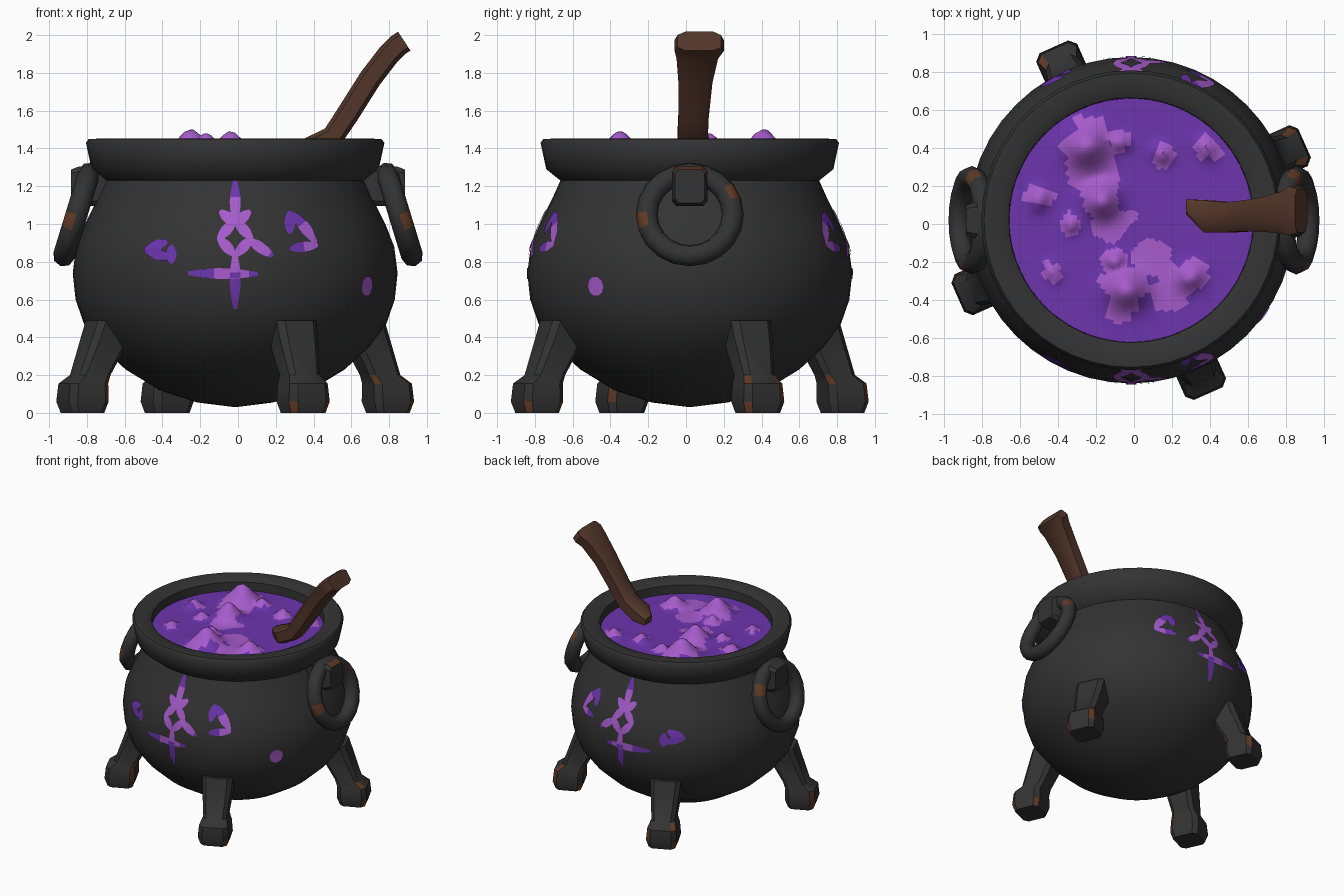
import bpy, bmesh, math, random
from mathutils import Vector, noise

if "Cube" in bpy.data.objects:
    bpy.data.objects.remove(bpy.data.objects["Cube"])

random.seed(4)
CX, CY = -0.015, 0.02          # axis of the pot
X, Y, Z = Vector((1, 0, 0)), Vector((0, 1, 0)), Vector((0, 0, 1))


def material(name, rgb):
    m = bpy.data.materials.new(name)
    m.diffuse_color = (*rgb, 1)
    m.use_nodes = True
    m.node_tree.nodes["Principled BSDF"].inputs["Base Color"].default_value = m.diffuse_color
    return m


IRON = material("dark iron", (0.033, 0.033, 0.033))
RUST = material("rust", (0.12, 0.042, 0.018))
WOOD = material("brown wood", (0.085, 0.036, 0.022))
DEEP = material("deep purple", (0.15, 0.035, 0.42))
LIGHT = material("light purple", (0.38, 0.105, 0.60))


def finish(name, bm, mats, angle=40, recalc=True):
    if recalc:
        bmesh.ops.recalc_face_normals(bm, faces=bm.faces)
    me = bpy.data.meshes.new(name)
    bm.to_mesh(me)
    bm.free()
    ob = bpy.data.objects.new(name, me)
    bpy.context.collection.objects.link(ob)
    for m in mats:
        me.materials.append(m)
    bpy.ops.object.select_all(action='DESELECT')
    ob.select_set(True)
    bpy.context.view_layer.objects.active = ob
    bpy.ops.object.shade_smooth_by_angle(angle=math.radians(angle))
    return ob


def section(c, u, v, hu, hv, k=0.3):
    """Eight-sided chamfered rectangle around c."""
    a, b = hu * (1 - k), hv * (1 - k)
    pts = [(hu, -b), (hu, b), (a, hv), (-a, hv), (-hu, b), (-hu, -b), (-a, -hv), (a, -hv)]
    return [Vector(c) + u * p + v * q for p, q in pts]


def loft(name, rings, mats, rust=None, angle=40):
    """Skin a list of rings; rust(ring, side) gives the faces painted with slot 1."""
    bm = bmesh.new()
    vs = [[bm.verts.new(p) for p in r] for r in rings]
    n = len(rings[0])
    for i in range(len(vs) - 1):
        for j in range(n):
            f = bm.faces.new((vs[i][j], vs[i][(j + 1) % n], vs[i + 1][(j + 1) % n], vs[i + 1][j]))
            if rust and rust(i, j):
                f.material_index = 1
    bm.faces.new(vs[0])
    bm.faces.new(vs[-1])
    return finish(name, bm, mats, angle)


# Pot: one turned profile, including the rolled rim and inner wall
PROFILE = [(0, .03), (.2, .055), (.4, .12), (.58, .23), (.71, .35), (.8, .47), (.845, .6),
           (.86, .74), (.842, .88), (.795, 1), (.73, 1.13), (.685, 1.23), (.76, 1.29),
           (.79, 1.43), (.775, 1.45), (.69, 1.453), (.645, 1.43), (.64, 1.28)]
bm = bmesh.new()
vs = [bm.verts.new((CX + r, CY, z)) for r, z in PROFILE]
es = [bm.edges.new(p) for p in zip(vs, vs[1:])]
bmesh.ops.spin(bm, geom=vs + es, cent=(CX, CY, 0), axis=(0, 0, 1), angle=2 * math.pi, steps=48)
bmesh.ops.remove_doubles(bm, verts=bm.verts, dist=0.0005)
pot = finish("pot", bm, [IRON], 50)
# the lowest faces must look down
if min(pot.data.polygons, key=lambda p: p.center.z).normal.z > 0:
    pot.data.flip_normals()


def radius(z):
    for (r0, z0), (r1, z1) in zip(PROFILE, PROFILE[1:]):
        if z0 <= z <= z1:
            return r0 + (r1 - r0) * (z - z0) / (z1 - z0)
    return 0.7


# Brew: a disc with bubbling mounds (x, y, spread); height follows spread
BUBBLES = [(-.25, .41, .13), (-.17, .12, .11), (-.04, -.35, .12), (.3, -.28, .08),
           (-.08, .43, .06), (.15, .37, .06), (.38, .4, .06), (-.5, .13, .06),
           (-.33, 0, .05), (-.43, -.25, .05), (-.1, -.2, .06)]
PATCHES = [(-.22, .27, .12), (.12, -.2, .11), (.2, -.34, .11), (-.12, 0, .1)]


def brew_height(x, y):
    return 1.36 + max(1.1 * s * math.exp(-((x - a) ** 2 + (y - b) ** 2) / (s * s) * 1.6) for a, b, s in BUBBLES)


bm = bmesh.new()
RN, SN = 36, 72
mid = bm.verts.new((CX, CY, brew_height(CX, CY)))
rings = []
for i in range(1, RN + 1):
    ring = []
    for j in range(SN):
        t, r = 2 * math.pi * j / SN, 0.642 * i / RN
        x, y = CX + r * math.cos(t), CY + r * math.sin(t)
        ring.append(bm.verts.new((x, y, brew_height(x, y))))
    rings.append(ring)
for j in range(SN):
    k = (j + 1) % SN
    bm.faces.new((mid, rings[0][j], rings[0][k]))
    for a, b in zip(rings, rings[1:]):
        bm.faces.new((a[j], b[j], b[k], a[k]))
for f in bm.faces:
    c = f.calc_center_median()
    wob = 1.1 + 0.7 * noise.noise(Vector((c.x * 9, c.y * 9, 3)))
    f.material_index = int(min(math.hypot(c.x - a, c.y - b) / s for a, b, s in BUBBLES + PATCHES) < wob)
finish("brew", bm, [DEEP, LIGHT], 60, False)

# Four splayed legs with block feet: z, inner radius, outer radius, half width
LEG = [(.49, .62, .83, .115), (.4, .64, .86, .11), (.2, .75, .93, .088),
       (.155, .77, .99, .11), (.06, .77, 1, .118), (0, .79, .98, .1)]
for n in range(4):
    t = math.radians(24 + 90 * n)
    u, v = Vector((math.cos(t), math.sin(t), 0)), Vector((-math.sin(t), math.cos(t), 0))
    rs = [section(Vector((CX, CY, z)) + u * (a + b) / 2, u, v, (b - a) / 2, w) for z, a, b, w in LEG]
    worn = {(i, j) for i in (2, 3, 4) for j in (1, 3, 5, 7) if random.random() < 0.4}
    loft(f"leg_{n + 1}", rs, [IRON, RUST], lambda i, j: (i, j) in worn, 35)

# Ring handles hanging from lugs on both sides
LUG = [(.64, .09), (.74, .105), (.84, .105), (.885, .088)]
for s, side in ((1, "right"), (-1, "left")):
    lean = math.radians(17)
    down = Vector((s * math.sin(lean), 0, -math.cos(lean)))
    out = Vector((s * math.cos(lean), 0, math.sin(lean)))
    bm = bmesh.new()
    loops = []
    for i in range(20):
        t = 2 * math.pi * i / 20
        d = Y * math.sin(t) + down * math.cos(t)
        c = Vector((s * .855, CY, 1.05)) + d * .228
        loops.append([bm.verts.new(c + (d * math.cos(q) + out * math.sin(q)) * .058)
                      for q in (math.pi * k / 4 for k in range(8))])
    for i in range(20):
        a, b = loops[i], loops[(i + 1) % 20]
        for k in range(8):
            f = bm.faces.new((a[k], a[(k + 1) % 8], b[(k + 1) % 8], b[k]))
            f.material_index = int(i in (6, 15) and k < 2)
    finish(f"ring_handle_{side}", bm, [IRON, RUST], 50)
    lug = [section((s * x, CY, 1.2), Y, Z, h * .9, h, .25) for x, h in LUG]
    loft(f"handle_lug_{side}", lug, [IRON, RUST], lambda i, j: s > 0 and i == 2 and j in (1, 2), 35)

# Wooden stirring paddle: x, y, z, half width
PADDLE = [(.28, .09, 1.38, .04), (.38, .04, 1.4, .085), (.5, .035, 1.46, .08), (.58, .04, 1.58, .08),
          (.7, .05, 1.77, .09), (.8, .06, 1.9, .11), (.845, .07, 1.945, .13), (.88, .07, 1.968, .115)]
path = [Vector(p[:3]) for p in PADDLE]
rs = []
for i, p in enumerate(PADDLE):
    d = path[min(i + 1, len(path) - 1)] - path[max(i - 1, 0)]
    rs.append(section(path[i], Y, Vector((-d.z, 0, d.x)).normalized(), p[3], .035 if i == 0 else .06, .35))
loft("stirring_paddle", rs, [WOOD], None, 40)

# Glowing markings: spindle strokes (x0, z0, x1, z1) wrapped on the pot
MIRRORED = [(0, 1.02, .09, .92), (.09, .93, 0, .83), (.08, 1.07, 0, 1)]
SPIKES = [(0, 1.23, 0, 1), (0, .86, 0, .55), (-.25, .74, .12, .735), (.07, .92, .2, .83)]
SIDE_SIGNS = [(.29, 1.07, .29, .95), (.31, 1.06, .43, .9), (.44, .89, .29, .87),
              (-.48, .86, -.36, .91), (-.48, .86, -.34, .82), (-.34, .79, -.34, .89)]
STROKES = [(m * a, b, m * c, d) for a, b, c, d in MIRRORED for m in (1, -1)] + SPIKES + SIDE_SIGNS


def wrap(x, z, side):
    r = radius(z) + 0.006
    return Vector((CX + x, CY + side * math.sqrt(r * r - x * x), z))


def outward(f):
    f.normal_update()
    c = f.calc_center_median()
    if f.normal.dot(Vector((c.x - CX, c.y - CY, 0))) < 0:
        f.normal_flip()


for side, name in ((-1, "front"), (1, "back")):
    bm = bmesh.new()
    for x0, z0, x1, z1 in STROKES:
        d = Vector((x1 - x0, z1 - z0)).normalized()
        prev = None
        for i in range(9):
            t = i / 8
            x, z = x0 + (x1 - x0) * t, z0 + (z1 - z0) * t
            w = .01 + .019 * math.sin(math.pi * t)
            cur = [bm.verts.new(wrap(x - d.y * w * k, z + d.x * w * k, side)) for k in (-1, 1)]
            if prev:
                f = bm.faces.new((prev[0], prev[1], cur[1], cur[0]))
                outward(f)
                f.material_index = int(math.hypot(x, z - .93) < .21 or x > .36)
            prev = cur
    finish(f"markings_{name}", bm, [DEEP, LIGHT], 60, False)

# Single round spot on the front right of the belly
bm = bmesh.new()
rim = []
for k in range(10):
    q = math.pi * k / 5
    z, a = .67 + .055 * math.sin(q), math.radians(-35.5) + .062 * math.cos(q)
    r = radius(z) + .007
    rim.append(bm.verts.new((CX + r * math.cos(a), CY + r * math.sin(a), z)))
bmesh.ops.poke(bm, faces=[bm.faces.new(rim)])
for f in bm.faces:
    outward(f)
finish("belly_spot", bm, [LIGHT], 60, False)
